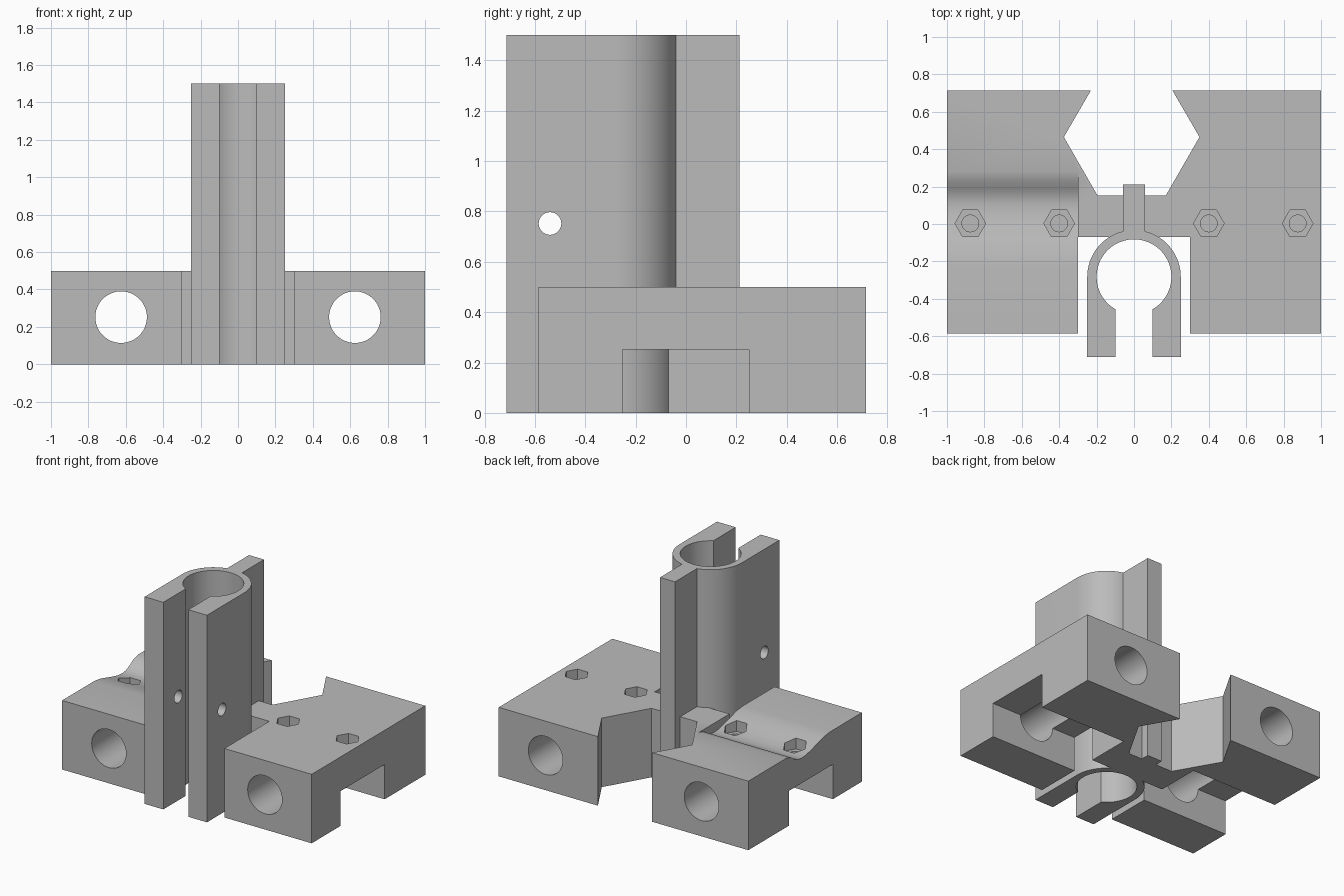
import bpy, bmesh, math
from mathutils import Matrix, Vector

if "Cube" in bpy.data.objects:
    bpy.data.objects.remove(bpy.data.objects["Cube"])

grey = bpy.data.materials.new("plain grey")
grey.use_nodes = True
COLOUR = (0.5, 0.5, 0.5, 1)
grey.diffuse_color = COLOUR
grey.node_tree.nodes["Principled BSDF"].inputs["Base Color"].default_value = COLOUR

# Axis bases: columns are profile u, profile v, extrusion direction
UP = Matrix.Identity(3)
ALONG_X = Matrix(((0, 0, 1), (1, 0, 0), (0, 1, 0)))
ALONG_Y = Matrix(((1, 0, 0), (0, 0, 1), (0, 1, 0)))


def prism(name, points, lo, hi, basis=UP):
    """Extrude a flat outline from lo to hi along the basis direction."""
    bm = bmesh.new()
    face = bm.faces.new([bm.verts.new(basis @ Vector((u, v, lo))) for u, v in points])
    moved = bmesh.ops.extrude_face_region(bm, geom=[face])["geom"]
    verts = [g for g in moved if isinstance(g, bmesh.types.BMVert)]
    bmesh.ops.translate(bm, verts=verts, vec=basis @ Vector((0, 0, hi - lo)))
    bmesh.ops.recalc_face_normals(bm, faces=bm.faces)
    mesh = bpy.data.meshes.new(name)
    bm.to_mesh(mesh)
    bm.free()
    mesh.materials.append(grey)
    obj = bpy.data.objects.new(name, mesh)
    bpy.context.collection.objects.link(obj)
    return obj


def arc(cx, cy, r, start, end, n):
    angles = [math.radians(start + (end - start) * i / n) for i in range(n + 1)]
    return [(cx + r * math.cos(a), cy + r * math.sin(a)) for a in angles]


def circle(cx, cy, r, n=48):
    return arc(cx, cy, r, 0, 360, n)[:-1]


def box(u0, u1, v0, v1):
    return [(u0, v0), (u1, v0), (u1, v1), (u0, v1)]


def cut(obj, cutters):
    """Subtract each cutter, bake the result and remove the cutters."""
    for c in cutters:
        c.hide_render = True
        mod = obj.modifiers.new("cut", 'BOOLEAN')
        mod.operation = 'DIFFERENCE'
        mod.solver = 'EXACT'
        mod.object = c
    graph = bpy.context.evaluated_depsgraph_get()
    baked = bpy.data.meshes.new_from_object(obj.evaluated_get(graph))
    obj.modifiers.clear()
    obj.data = baked
    for c in cutters:
        bpy.data.objects.remove(c)


def smooth(obj):
    bpy.ops.object.select_all(action='DESELECT')
    obj.select_set(True)
    bpy.context.view_layer.objects.active = obj
    bpy.ops.object.shade_smooth_by_angle(angle=math.radians(30))


# Base: two blocks joined by a web, with a hexagonal opening at the back
outline = [(-1, -0.585), (-0.3, -0.585), (-0.3, -0.07), (0.3, -0.07), (0.3, -0.585),
           (1, -0.585), (1, 0.715), (0.205, 0.715), (0.35, 0.465), (0.17, 0.152),
           (-0.195, 0.152), (-0.375, 0.465), (-0.23, 0.715), (-1, 0.715)]
base = prism("base_block", outline, 0, 0.5)

cutters = []
for side in (-1, 1):
    # Rod bore and underside channel
    cutters.append(prism("rod_bore", circle(side * 0.625, 0.252, 0.138), -1, 1, ALONG_Y))
    ends = sorted((side * 0.3, side * 1.1))
    cutters.append(prism("channel", box(-0.253, 0.25, -0.1, 0.252), *ends, ALONG_X))
    # Nut pockets with blind screw holes
    for x in (0.4, 0.875):
        cutters.append(prism("nut_pocket", circle(side * x, 0.003, 0.082, 6), 0.39, 0.7))
        cutters.append(prism("screw_hole", circle(side * x, 0.003, 0.045, 24), 0.28, 0.6))

# Shallow hollow across the top of the right block
hollow = [(-0.22, 0.5), (-0.15, 0.492), (-0.08, 0.472), (0, 0.45), (0.06, 0.437),
          (0.11, 0.434), (0.15, 0.441), (0.19, 0.46), (0.23, 0.486), (0.28, 0.5),
          (0.28, 0.7), (-0.22, 0.7)]
cutters.append(prism("top_hollow", hollow, -1.1, -0.3, ALONG_X))
cut(base, cutters)
smooth(base)

# Clamp column: open round sleeve with two ears and a rear fin
CY = -0.282
fin_angle = math.degrees(math.acos(0.06 / 0.25))
slot_angle = math.degrees(math.asin(0.1 / 0.2))
section = [(0.1, -0.712), (0.25, -0.712)]
section += arc(0, CY, 0.25, 0, fin_angle, 16)
section += [(0.06, 0.212), (-0.06, 0.212)]
section += arc(0, CY, 0.25, 180 - fin_angle, 180, 16)
section += [(-0.25, -0.712), (-0.1, -0.712)]
section += arc(0, CY, 0.2, 270 - slot_angle, slot_angle - 90, 56)
column = prism("clamp_column", section, 0, 1.5)
cut(column, [prism("pin_hole", circle(-0.54, 0.752, 0.045, 32), -1, 1, ALONG_X)])
smooth(column)
